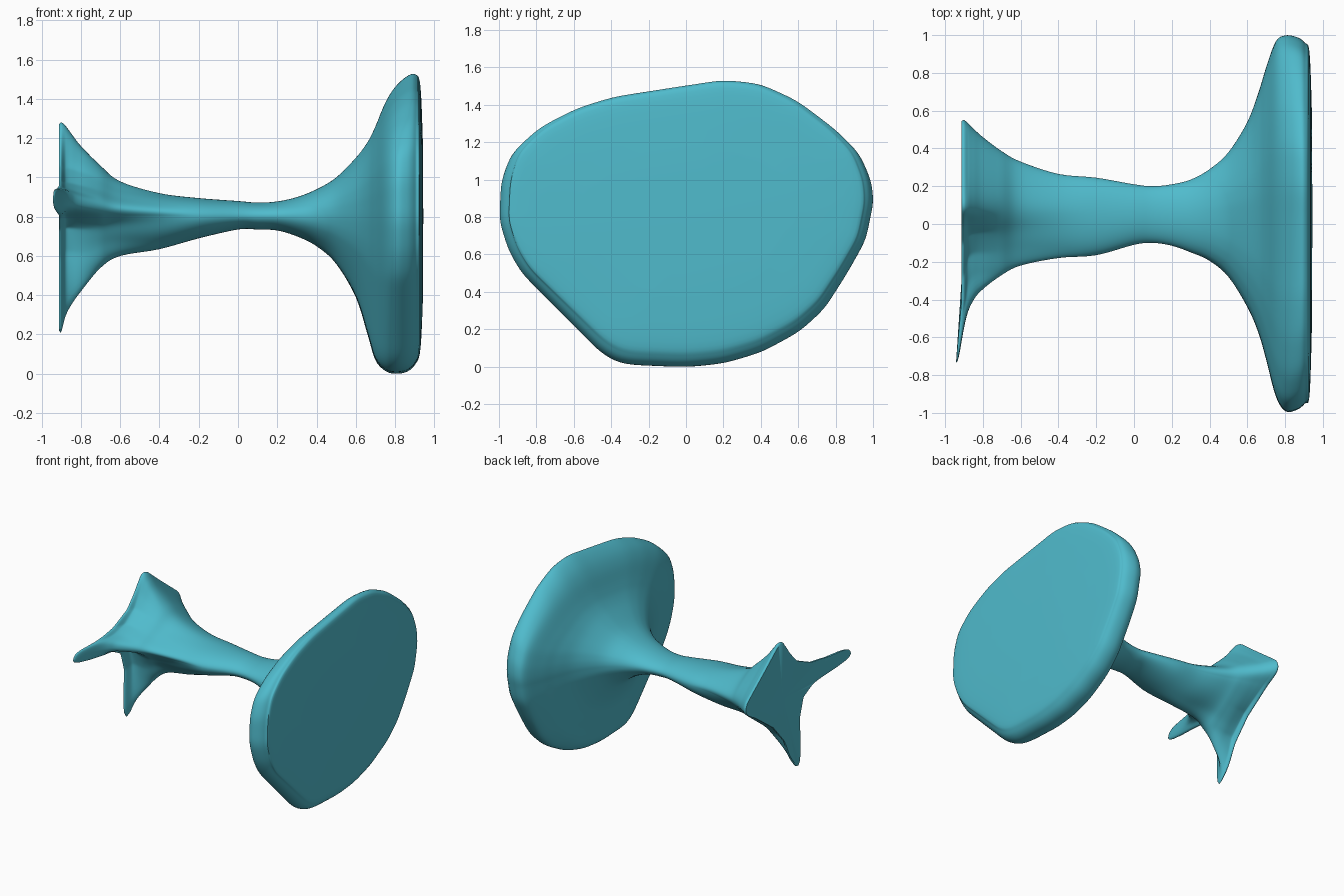
import bpy, bmesh, math

if "Cube" in bpy.data.objects:
    bpy.data.objects.remove(bpy.data.objects["Cube"])

CY, CZ = 0.05, 0.805      # axis of the stem
N = 200                   # points round each section
STEPS = 5                 # sections between two profile rows

# Silhouette rows: x, y min, y max, z min, z max
ROWS = [
    (-.912, -.735, .545, .22, 1.27), (-.90, -.70, .55, .215, 1.28),
    (-.88, -.50, .535, .29, 1.265), (-.85, -.405, .505, .35, 1.225),
    (-.80, -.345, .46, .42, 1.16), (-.70, -.27, .385, .54, 1.06),
    (-.60, -.22, .33, .60, .98), (-.40, -.18, .265, .635, .92),
    (-.20, -.165, .245, .69, .895), (0, -.11, .21, .735, .88),
    (.10, -.10, .20, .735, .872), (.20, -.115, .21, .73, .878),
    (.30, -.15, .235, .70, .90), (.40, -.195, .29, .65, .94),
    (.50, -.28, .38, .56, 1.00), (.60, -.44, .54, .39, 1.10),
    (.66, -.58, .70, .20, 1.18), (.70, -.72, .83, .07, 1.26),
    (.75, -.91, .965, .015, 1.38), (.80, -.99, .998, .0, 1.46),
    (.86, -.985, .99, .01, 1.515), (.905, -.95, .96, .05, 1.525),
    (.93, -.90, .90, .13, 1.46), (.943, -.5, .55, .4, 1.15),
]

# Four-armed end section (y, z)
STAR = [(.53, .96), (.55, .91), (.53, .86), (.38, .77), (.2, .645), (.05, .48),
        (-.04, .35), (-.06, .24), (-.1, .215), (-.14, .24), (-.14, .4),
        (-.135, .6), (-.18, .74), (-.3, .8), (-.5, .825), (-.7, .835),
        (-.74, .885), (-.7, .94), (-.5, .945), (-.28, .98), (-.1, 1.06),
        (0, 1.17), (.06, 1.27), (.1, 1.285), (.14, 1.27), (.3, 1.14)]

# Broad plate outline (y, z)
PLATE = [(.2, 1.53), (.4, 1.51), (.6, 1.42), (.8, 1.27), (.92, 1.15),
         (.98, 1.0), (.99, .88), (.95, .68), (.85, .5), (.73, .31), (.6, .19),
         (.4, .08), (.2, .02), (0, .0), (-.35, .015), (-.45, .07), (-.6, .22),
         (-.75, .37), (-.88, .5), (-.95, .62), (-1, .78), (-.99, 1.0),
         (-.94, 1.15), (-.8, 1.28), (-.6, 1.38), (-.4, 1.44), (0, 1.5)]


def blur(radii, passes):
    for _ in range(passes):
        radii = [(radii[i - 1] + 2 * radii[i] + radii[(i + 1) % N]) / 4 for i in range(N)]
    return radii


def unit_radii(points):
    """Radius at N angles after scaling each side of the axis to 1."""
    ys, zs = [p[0] for p in points], [p[1] for p in points]
    pts = []
    for y, z in points:
        u = (y - CY) / (max(ys) - CY if y > CY else CY - min(ys))
        v = (z - CZ) / (max(zs) - CZ if z > CZ else CZ - min(zs))
        pts.append((u, v))
    pts.sort(key=lambda p: math.atan2(p[1], p[0]))
    radii = []
    for i in range(N):
        c, s = math.cos(math.tau * i / N), math.sin(math.tau * i / N)
        best = 0
        # meet the ray with each straight edge
        for (u0, v0), (u1, v1) in zip(pts, pts[1:] + pts[:1]):
            k0, k1 = c * v0 - s * u0, c * v1 - s * u1
            if k0 <= 0 < k1:
                t = k0 / (k0 - k1)
                best = max(best, c * (u0 + t * (u1 - u0)) + s * (v0 + t * (v1 - v0)))
        radii.append(best)
    return radii


def spline_rows(rows):
    """Catmull-Rom through the silhouette rows."""
    out = []
    for i in range(len(rows) - 1):
        quad = (rows[max(i - 1, 0)], rows[i], rows[i + 1], rows[min(i + 2, len(rows) - 1)])
        for s in range(STEPS):
            t = s / STEPS
            out.append([.5 * (2 * b + (c - a) * t + (2 * a - 5 * b + 4 * c - d) * t * t
                              + (3 * b - a - 3 * c + d) * t ** 3)
                        for a, b, c, d in zip(*quad)])
    return out + [list(rows[-1])]


def clamp(v):
    return max(0.0, min(1.0, v))


star = blur(unit_radii(STAR), 2)
soft_star = blur(star, 60)
plate = blur(unit_radii(PLATE), 5)
bm = bmesh.new()
rings = []
for x, y0, y1, z0, z1 in spline_rows(ROWS):
    ws = clamp((-.2 - x) / .68) ** 1.2
    wp = clamp((x - .3) / .42)
    sharp = clamp((-.7 - x) / .18)
    shape = []
    for i in range(N):
        a = math.tau * i / N
        arm = soft_star[i] + sharp * (star[i] - soft_star[i])
        r = 1 + ws * (arm - 1) + wp * (plate[i] - 1)
        shape.append((r * math.cos(a), r * math.sin(a)))
    # fit the section exactly to its silhouette row
    us, vs = [p[0] for p in shape], [p[1] for p in shape]
    ring = []
    for u, v in shape:
        y = CY + (u / max(us) * (y1 - CY) if u > 0 else u / min(us) * (y0 - CY))
        z = CZ + (v / max(vs) * (z1 - CZ) if v > 0 else v / min(vs) * (z0 - CZ))
        # the long arm leans outwards
        lean = .09 * clamp(-y - .4) if x < -.8 else 0
        ring.append(bm.verts.new((x - lean, y, max(z, 0))))
    rings.append(ring)

# skin between sections, then both end caps
for r0, r1 in zip(rings, rings[1:]):
    for i in range(N):
        j = (i + 1) % N
        bm.faces.new((r0[i], r0[j], r1[j], r1[i]))
for ring, cx in ((rings[0], -.89), (rings[-1], .944)):
    c = bm.verts.new((cx, CY, CZ))
    for i in range(N):
        bm.faces.new((ring[i], ring[(i + 1) % N], c))
bmesh.ops.recalc_face_normals(bm, faces=bm.faces)

mesh = bpy.data.meshes.new("flared_stem")
bm.to_mesh(mesh)
bm.free()
body = bpy.data.objects.new("flared_stem", mesh)
bpy.context.collection.objects.link(body)

teal = bpy.data.materials.new("teal")
teal.diffuse_color = (.08, .50, .61, 1)
teal.use_nodes = True
teal.node_tree.nodes["Principled BSDF"].inputs["Base Color"].default_value = teal.diffuse_color
mesh.materials.append(teal)

bpy.context.view_layer.objects.active = body
body.select_set(True)
bpy.ops.object.shade_smooth_by_angle(angle=math.radians(45))
